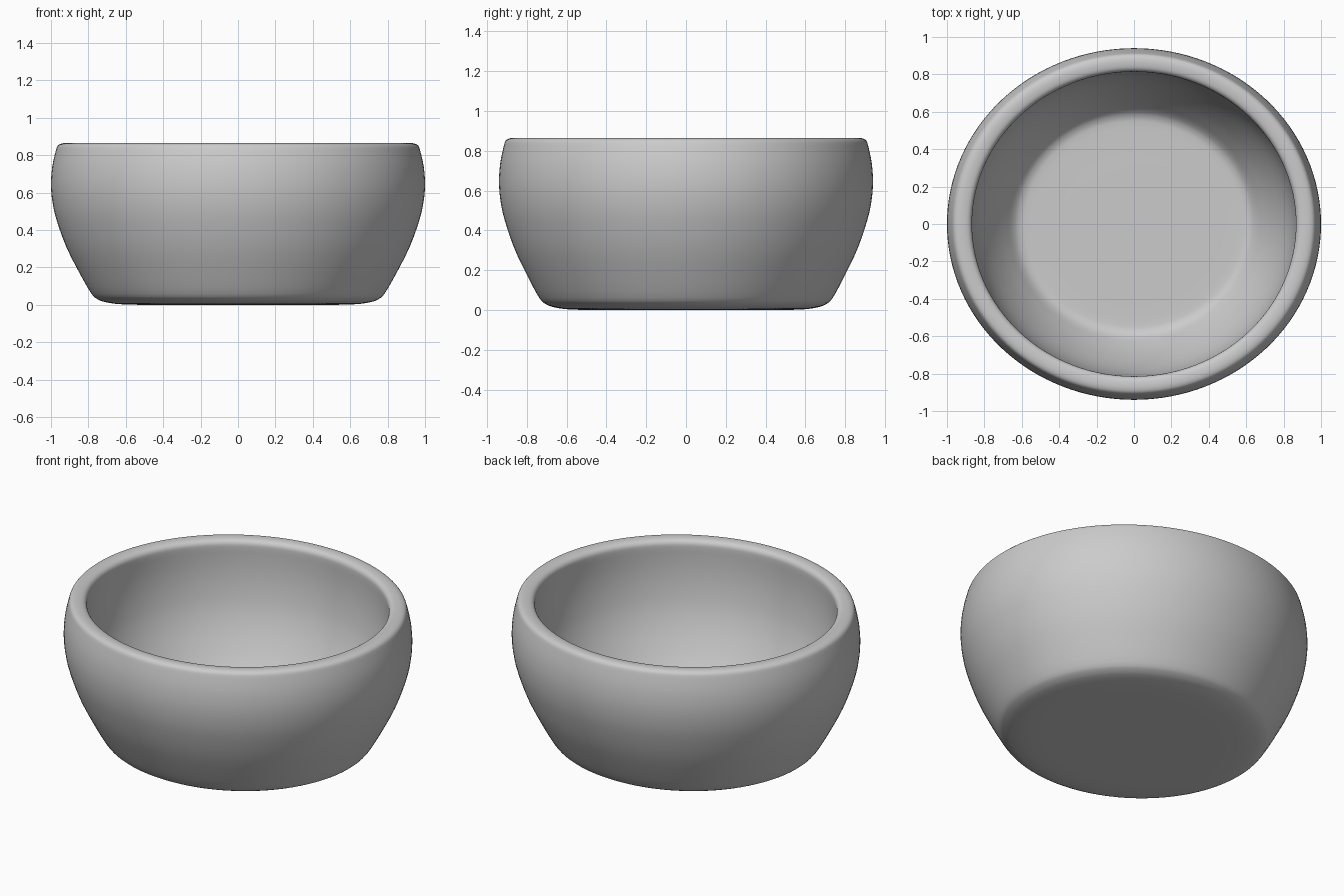
import bpy, bmesh, math
from mathutils import Vector

if "Cube" in bpy.data.objects:
    bpy.data.objects.remove(bpy.data.objects["Cube"])

SEGMENTS = 128
Y_SCALE = 0.94  # the bowl is slightly oval

# Profile (radius, height): base, outer wall, rolled rim, inner wall, floor
profile = [
    (0.0, 0.0), (0.35, 0.0), (0.60, 0.002), (0.70, 0.013), (0.75, 0.03),
    (0.785, 0.062), (0.85, 0.175), (0.918, 0.31), (0.969, 0.45),
    (0.992, 0.55), (1.0, 0.645), (0.993, 0.74), (0.974, 0.825),
    (0.963, 0.852), (0.943, 0.863), (0.915, 0.865), (0.885, 0.859),
    (0.869, 0.842), (0.866, 0.815), (0.868, 0.76), (0.868, 0.68),
    (0.860, 0.58), (0.838, 0.46), (0.796, 0.34), (0.735, 0.22),
    (0.68, 0.135), (0.645, 0.09), (0.61, 0.067), (0.55, 0.06),
    (0.3, 0.06), (0.0, 0.06),
]


def smooth_profile(points, steps=3):
    """Catmull-Rom curve through the profile points."""
    p = [Vector(q) for q in points]
    out = []
    for i in range(len(p) - 1):
        a, b, c, d = p[max(i - 1, 0)], p[i], p[i + 1], p[min(i + 2, len(p) - 1)]
        for k in range(steps):
            t = k / steps
            out.append(0.5 * (2 * b + (c - a) * t + (2 * a - 5 * b + 4 * c - d) * t ** 2
                              + (3 * b - a - 3 * c + d) * t ** 3))
    return out + [p[-1]]


# Bowl: revolve the profile and flatten it into an oval
bm = bmesh.new()
curve = smooth_profile(profile)
verts = [bm.verts.new((r, 0, max(z, 0))) for r, z in curve]
edges = [bm.edges.new(pair) for pair in zip(verts, verts[1:])]
bmesh.ops.spin(bm, geom=verts + edges, cent=(0, 0, 0), axis=(0, 0, 1),
               angle=math.tau, steps=SEGMENTS)
bmesh.ops.remove_doubles(bm, verts=bm.verts, dist=0.0005)
bmesh.ops.scale(bm, vec=(1, Y_SCALE, 1), verts=bm.verts)
bmesh.ops.recalc_face_normals(bm, faces=bm.faces)
for face in bm.faces:
    face.smooth = True

mesh = bpy.data.meshes.new("bowl")
bm.to_mesh(mesh)
bm.free()
bowl = bpy.data.objects.new("bowl", mesh)
bpy.context.collection.objects.link(bowl)
